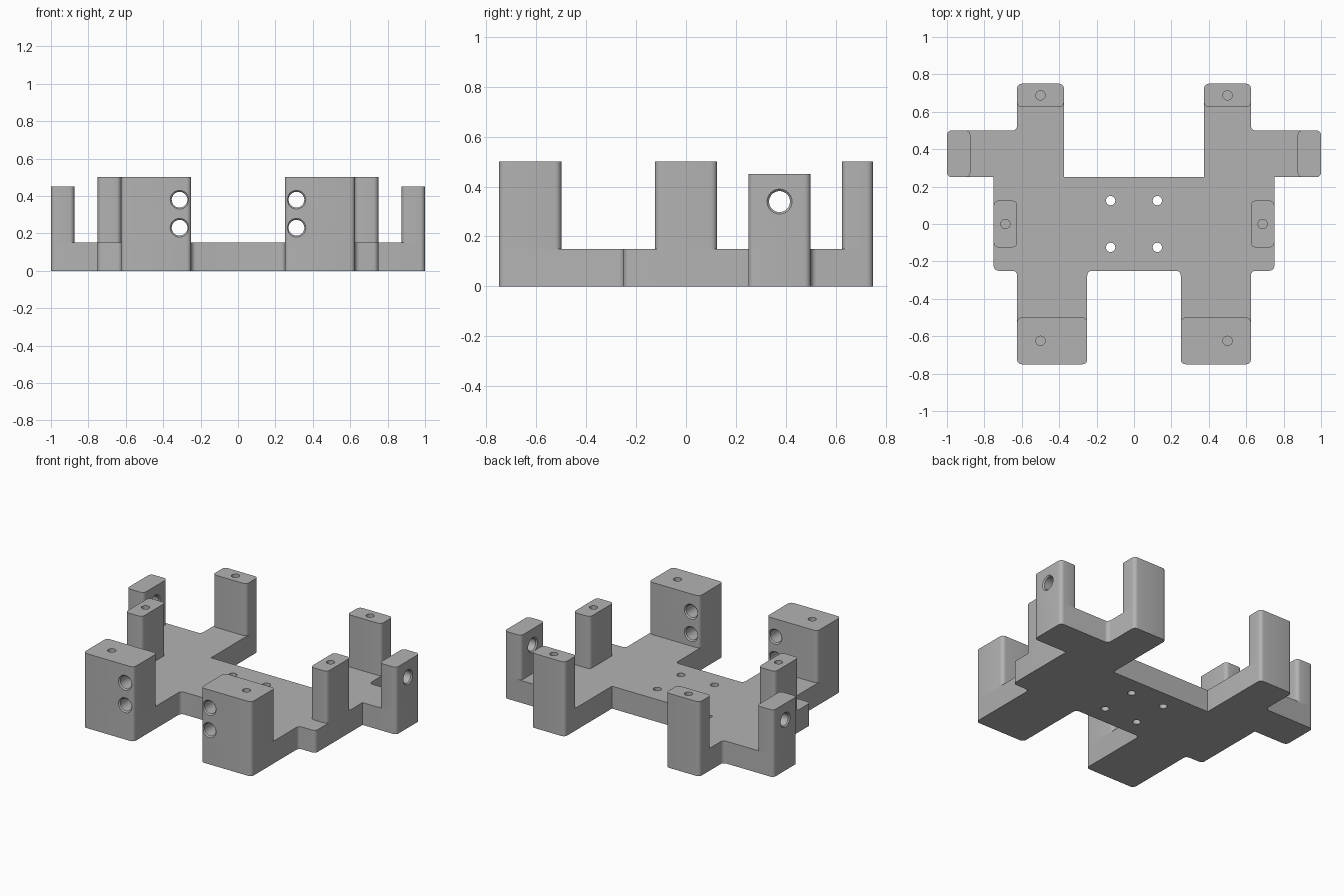
import bpy, bmesh, math
from mathutils import Vector, Matrix

cube = bpy.data.objects.get("Cube")
if cube:
    bpy.data.objects.remove(cube, do_unlink=True)

grey = bpy.data.materials.new("plain grey")
grey.use_nodes = True
grey.diffuse_color = (0.45, 0.45, 0.45, 1)
grey.node_tree.nodes["Principled BSDF"].inputs["Base Color"].default_value = grey.diffuse_color

FILLET, STEPS = 0.025, 5
PLATE_TOP = 0.15


def loft(name, rings):
    """Closed solid through matching rings of points."""
    bm = bmesh.new()
    rows = [[bm.verts.new(p) for p in ring] for ring in rings]
    n = len(rows[0])
    for low, high in zip(rows, rows[1:]):
        for i in range(n):
            j = (i + 1) % n
            bm.faces.new((low[i], low[j], high[j], high[i]))
    bm.faces.new(rows[0][::-1])
    bm.faces.new(rows[-1])
    bmesh.ops.recalc_face_normals(bm, faces=bm.faces)
    mesh = bpy.data.meshes.new(name)
    bm.to_mesh(mesh)
    bm.free()
    mesh.materials.append(grey)
    obj = bpy.data.objects.new(name, mesh)
    bpy.context.collection.objects.link(obj)
    return obj


def rounded(points, sharp=()):
    """Round the right-angled corners of an outline."""
    out = []
    for i, point in enumerate(points):
        p = Vector(point)
        if point in sharp:
            out.append(p)
            continue
        a = (Vector(points[i - 1]) - p).normalized()
        b = (Vector(points[(i + 1) % len(points)]) - p).normalized()
        centre = p + FILLET * (a + b)
        for k in range(STEPS + 1):
            t = math.pi / 2 * k / STEPS
            out.append(centre - FILLET * (b * math.cos(t) + a * math.sin(t)))
    return out


def prism(name, outline, z0, z1):
    return loft(name, [[(p.x, p.y, z) for p in outline] for z in (z0, z1)])


def bore(centre, profile, axis="Z"):
    """Round cutter from (radius, distance along axis) pairs."""
    angles = [math.tau * k / 32 for k in range(32)]
    cutter = loft("bore_cutter", [[(r * math.cos(t), r * math.sin(t), d) for t in angles]
                                  for r, d in profile])
    turn = {"Z": Matrix(), "X": Matrix.Rotation(math.pi / 2, 4, "Y"),
            "Y": Matrix.Rotation(math.pi / 2, 4, "X")}[axis]
    cutter.data.transform(Matrix.Translation(centre) @ turn)
    cutter.hide_render = True
    return cutter


def chamfered(width):
    """Through hole profile, flared at both faces."""
    h = width / 2
    return [(0.06, -h - 0.01), (0.042, -h + 0.008), (0.042, h - 0.008), (0.06, h + 0.01)]


def finish(obj, cutters):
    bpy.ops.object.select_all(action="DESELECT")
    obj.select_set(True)
    bpy.context.view_layer.objects.active = obj
    for cutter in cutters:
        mod = obj.modifiers.new("hole", "BOOLEAN")
        mod.operation, mod.solver, mod.object = "DIFFERENCE", "EXACT", cutter
        bpy.ops.object.modifier_apply(modifier=mod.name)
        bpy.data.objects.remove(cutter, do_unlink=True)
    bpy.ops.object.shade_smooth_by_angle(angle=math.radians(30))


# Base plate: left half of the outline, then mirrored
half = [(0.25, -0.25), (0.25, -0.75), (0.625, -0.75), (0.625, -0.25),
        (0.75, -0.25), (0.75, 0.25), (1, 0.25), (1, 0.5),
        (0.625, 0.5), (0.625, 0.75), (0.375, 0.75), (0.375, 0.25)]
inner = [(s * x, 0.25) for s in (1, -1) for x in (0.75, 0.375)]
outline = rounded(half + [(-x, y) for x, y in reversed(half)], inner)
plate = prism("base_plate", outline, 0, PLATE_TOP)
finish(plate, [bore((x, y, 0), [(0.025, -0.1), (0.025, 0.3)])
               for x in (-0.125, 0.125) for y in (-0.125, 0.125)])

# Posts: name, x range, y range, top, screw hole in the top
posts = [("front_post", 0.25, 0.625, -0.75, -0.5, 0.5, (0.5, -0.625)),
         ("side_post", 0.625, 0.75, -0.125, 0.125, 0.5, (0.6875, 0)),
         ("back_post", 0.375, 0.625, 0.625, 0.75, 0.5, (0.5, 0.6875)),
         ("arm_post", 0.875, 1, 0.25, 0.5, 0.45, None)]
for side, s in (("left", 1), ("right", -1)):
    for name, x0, x1, y0, y1, top, screw in posts:
        shape = rounded([(s * x0, y0), (s * x1, y0), (s * x1, y1), (s * x0, y1)])
        post = prism(f"{side}_{name}", shape, PLATE_TOP, top)
        cutters = []
        if screw:
            cutters.append(bore((s * screw[0], screw[1], top), [(0.025, -0.25), (0.025, 0.1)]))
        if name == "front_post":
            cutters += [bore((s * 0.3125, (y0 + y1) / 2, z), chamfered(y1 - y0), "Y")
                        for z in (0.23, 0.38)]
        if name == "arm_post":
            cutters.append(bore((s * (x0 + x1) / 2, 0.375, 0.34), chamfered(x1 - x0), "X"))
        finish(post, cutters)
